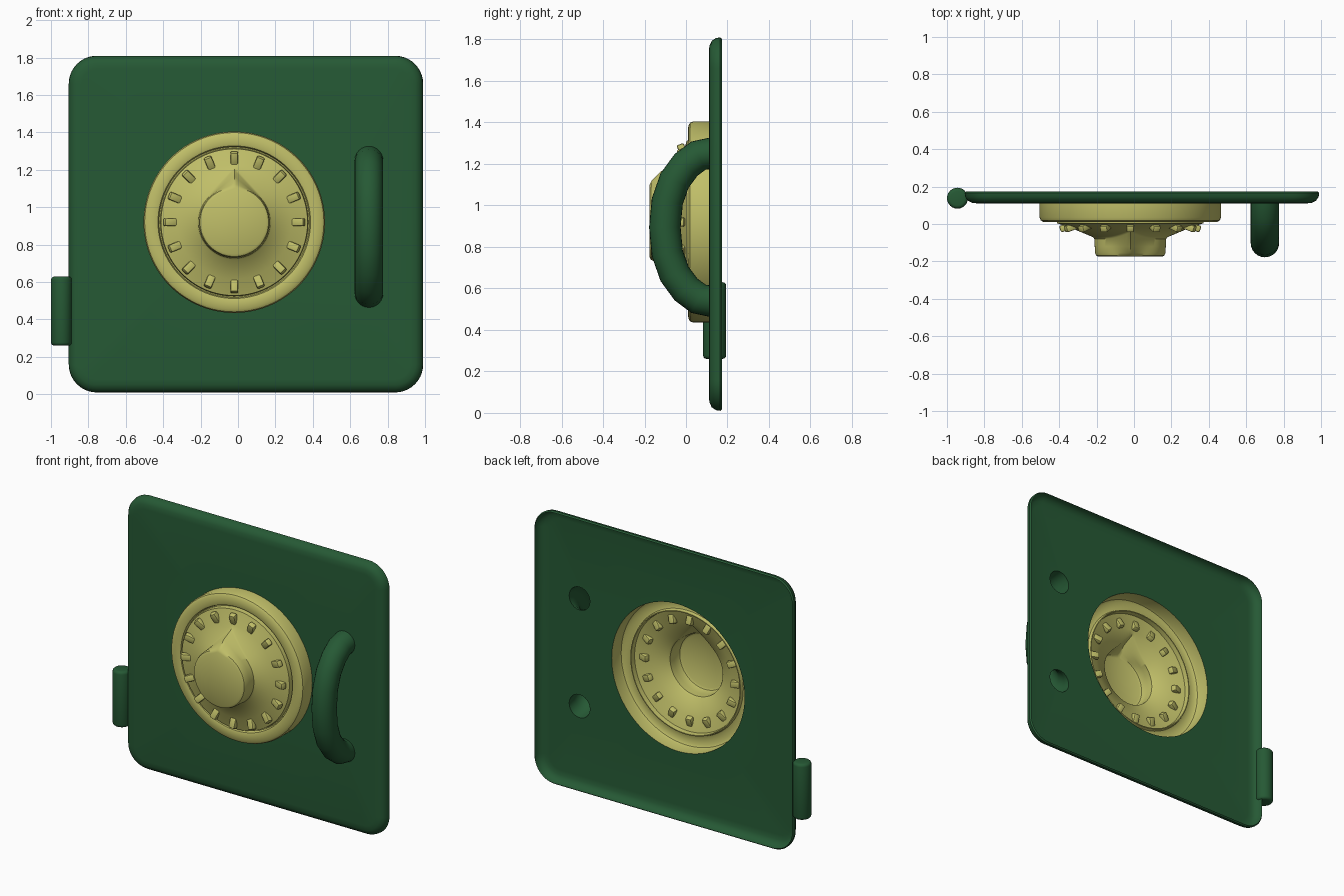
import bpy, bmesh
from math import sin, cos, pi, acos, radians, atan2
from mathutils import Matrix, Vector

cube = bpy.data.objects.get("Cube")
if cube:
    bpy.data.objects.remove(cube, do_unlink=True)


def material(name, rgb):
    m = bpy.data.materials.new(name)
    m.use_nodes = True
    m.diffuse_color = (*rgb, 1)
    bsdf = m.node_tree.nodes["Principled BSDF"]
    bsdf.inputs["Base Color"].default_value = (*rgb, 1)
    bsdf.inputs["Roughness"].default_value = 0.6
    return m


green = material("dark green", (0.019, 0.100, 0.035))
yellow = material("dull yellow", (0.53, 0.52, 0.14))


def smooth(ob, angle=35):
    bpy.ops.object.select_all(action='DESELECT')
    bpy.context.view_layer.objects.active = ob
    ob.select_set(True)
    bpy.ops.object.shade_smooth_by_angle(angle=radians(angle))


def finish(bm, name, mat, sheet=False):
    bmesh.ops.recalc_face_normals(bm, faces=bm.faces)
    # open sheets face the front
    if sheet and sum(f.normal.y * f.calc_area() for f in bm.faces) > 0:
        bmesh.ops.reverse_faces(bm, faces=bm.faces)
    me = bpy.data.meshes.new(name)
    bm.to_mesh(me)
    bm.free()
    me.materials.append(mat)
    ob = bpy.data.objects.new(name, me)
    bpy.context.collection.objects.link(ob)
    smooth(ob)
    return ob


def bridge(bm, a, b):
    n = len(a)
    for i in range(n):
        j = (i + 1) % n
        bm.faces.new((a[i], a[j], b[j], b[i]))


def loop_edges(bm, loop):
    edges = []
    for i, v in enumerate(loop):
        w = loop[(i + 1) % len(loop)]
        edges.append(bm.edges.get((v, w)) or bm.edges.new((v, w)))
    return edges


# Shared layout
LEFT, RIGHT, LOW, HIGH = -0.905, 0.99, 0.01, 1.81
FRONT = 0.11
DIAL_X, DIAL_Z, DIAL_R = -0.02, 0.92, 0.485
HANDLE_X, HANDLE_R, HANDLE_ENDS = 0.70, 0.076, (1.25, 0.54)


# Door: open-backed sheet with a curled rim and holes behind dial and handle
def rounded_rect(bm, inset, y, radius=0.15, steps=10):
    loop = []
    r = radius - inset
    corners = [(RIGHT, HIGH, -1, -1), (LEFT, HIGH, 1, -1), (LEFT, LOW, 1, 1), (RIGHT, LOW, -1, 1)]
    for k, (x, z, sx, sz) in enumerate(corners):
        for i in range(steps + 1):
            a = (k + i / steps) * pi / 2
            loop.append(bm.verts.new((x + sx * radius + r * cos(a), y, z + sz * radius + r * sin(a))))
    return loop


def circle(bm, x, z, r, n):
    return [bm.verts.new((x + r * cos(2 * pi * i / n), FRONT, z + r * sin(2 * pi * i / n)))
            for i in range(n)]


bm = bmesh.new()
rim = [(0.008, 0.174), (0, 0.165), (0.003, 0.145), (0.017, 0.124), (0.04, 0.113), (0.07, FRONT)]
loops = [rounded_rect(bm, d, y) for d, y in rim]
for a, b in zip(loops, loops[1:]):
    bridge(bm, a, b)
edges = loop_edges(bm, loops[-1])
edges += loop_edges(bm, circle(bm, DIAL_X, DIAL_Z, DIAL_R, 96))
for z in HANDLE_ENDS:
    edges += loop_edges(bm, circle(bm, HANDLE_X, z, HANDLE_R, 24))
bmesh.ops.triangle_fill(bm, edges=edges, use_beauty=True)
finish(bm, "door", green, sheet=True)


# Dial: turned hollow sheet whose knob wall swells into a pointer
def pointed(r, tip, a):
    off = abs((a - pi / 2 + pi) % (2 * pi) - pi)
    spread = acos(r / tip)
    return r / cos(spread - off) if off < spread else r


SEG = 96
profile = [  # radius, depth, pointer tip radius
    (0.485, 0.11, 0), (0.485, 0.035, 0), (0.479, 0.02, 0), (0.465, 0.011, 0), (0.42, 0.01, 0),
    (0.408, 0.014, 0), (0.402, 0.035, 0), (0.396, 0.035, 0), (0.392, 0.004, 0), (0.37, -0.003, 0),
    (0.305, -0.026, 0), (0.20, -0.07, 0.295), (0.192, -0.08, 0.28), (0.19, -0.12, 0.245),
    (0.188, -0.155, 0.21), (0.183, -0.168, 0.196), (0.17, -0.175, 0.18)]
bm = bmesh.new()
loops = []
for r, y, tip in profile:
    loop = []
    for i in range(SEG):
        a = 2 * pi * i / SEG
        rr = pointed(r, tip, a) if tip else r
        yy = y + (rr - r) * (0.4 if y > -0.1 else 0)
        loop.append(bm.verts.new((DIAL_X + rr * cos(a), yy, DIAL_Z + rr * sin(a))))
    loops.append(loop)
for a, b in zip(loops, loops[1:]):
    bridge(bm, a, b)
bm.faces.new(loops[-1])
finish(bm, "dial", yellow, sheet=True)

# Dial marks: sixteen raised blocks lying along the sloping face
bm = bmesh.new()
slope = atan2(0.023, 0.065)
for i in range(16):
    turn = (Matrix.Translation((DIAL_X, 0, DIAL_Z)) @ Matrix.Rotation(2 * pi * i / 16, 4, 'Y')
            @ Matrix.Translation((0, -0.016, 0.34)) @ Matrix.Rotation(slope, 4, 'X')
            @ Matrix.Diagonal((0.042, 0.036, 0.075, 1)))
    bmesh.ops.create_cube(bm, size=1, matrix=turn)
bmesh.ops.bevel(bm, geom=bm.edges[:], offset=0.008, segments=2, affect='EDGES', profile=0.5)
finish(bm, "dial_marks", yellow)

# Handle: hollow bowed tube, open where it meets the door
half = [(FRONT, HANDLE_ENDS[0]), (0.06, 1.24), (0.0, 1.195), (-0.055, 1.12), (-0.09, 1.02), (-0.102, 0.895)]
middle = sum(HANDLE_ENDS) / 2
path = half + [(y, 2 * middle - z) for y, z in reversed(half[:-1])]
bm = bmesh.new()
loops = []
for i, (y, z) in enumerate(path):
    before, after = path[max(i - 1, 0)], path[min(i + 1, len(path) - 1)]
    along = Vector((0, after[0] - before[0], after[1] - before[1])).normalized()
    if i in (0, len(path) - 1):
        along = Vector((0, -1 if i == 0 else 1, 0))
    side = Vector((1, 0, 0))
    up = along.cross(side)
    loops.append([bm.verts.new(Vector((HANDLE_X, y, z)) + HANDLE_R *
                 (cos(2 * pi * k / 24) * side + sin(2 * pi * k / 24) * up)) for k in range(24)])
for a, b in zip(loops, loops[1:]):
    bridge(bm, a, b)
handle = finish(bm, "handle", green)
smooth(handle, 60)

# Hinge: rounded barrel at the lower side of the door
bm = bmesh.new()
bmesh.ops.create_cone(bm, cap_ends=True, segments=24, radius1=0.056, radius2=0.056, depth=0.37,
                      matrix=Matrix.Translation((-0.944, 0.138, 0.445)))
caps = [e for e in bm.edges if any(len(f.verts) > 4 for f in e.link_faces)]
bmesh.ops.bevel(bm, geom=caps, offset=0.018, segments=3, affect='EDGES', profile=0.5)
finish(bm, "hinge", green)
